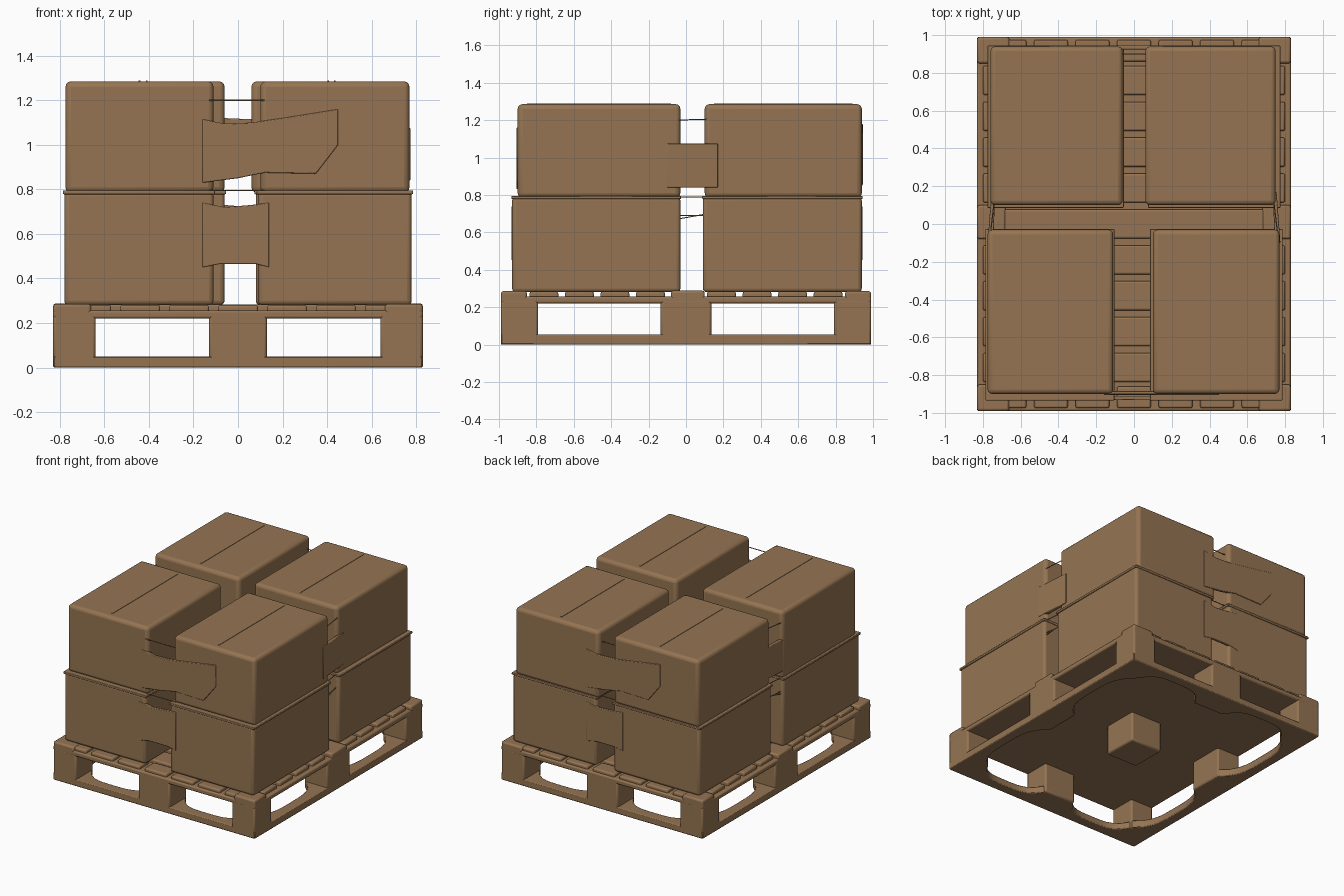
import bpy, bmesh
from mathutils import Vector

old = bpy.data.objects.get("Cube")
if old:
    bpy.data.objects.remove(old)

brown = bpy.data.materials.new("cardboard_brown")
brown.use_nodes = True
colour = (0.30, 0.175, 0.085, 1)
brown.diffuse_color = colour
shader = brown.node_tree.nodes["Principled BSDF"]
shader.inputs["Base Color"].default_value = colour
shader.inputs["Roughness"].default_value = 0.9


def finish(name, bm, bevel=0.0, segments=2):
    bmesh.ops.recalc_face_normals(bm, faces=bm.faces)
    mesh = bpy.data.meshes.new(name)
    bm.to_mesh(mesh)
    bm.free()
    mesh.materials.append(brown)
    ob = bpy.data.objects.new(name, mesh)
    bpy.context.collection.objects.link(ob)
    if bevel:
        mod = ob.modifiers.new("soft_edges", "BEVEL")
        mod.width = bevel
        mod.segments = segments
    bpy.ops.object.select_all(action="DESELECT")
    ob.select_set(True)
    bpy.context.view_layer.objects.active = ob
    bpy.ops.object.shade_smooth_by_angle()
    return ob


def box(name, x, y, z, bevel=0.0, segments=2):
    bm = bmesh.new()
    bmesh.ops.create_cube(bm, size=1)
    for v in bm.verts:
        v.co = [r[0] if c < 0 else r[1] for c, r in zip(v.co, (x, y, z))]
    return finish(name, bm, bevel, segments)


def prism(name, points, direction, bevel=0.0):
    """Extrude a flat outline of 3D points along a direction."""
    bm = bmesh.new()
    face = bm.faces.new([bm.verts.new(p) for p in points])
    new = bmesh.ops.extrude_face_region(bm, geom=[face])["geom"]
    bmesh.ops.translate(bm, vec=direction,
                        verts=[v for v in new if isinstance(v, bmesh.types.BMVert)])
    return finish(name, bm, bevel)


def string(name, a, b, r=0.003):
    curve = bpy.data.curves.new(name, "CURVE")
    curve.dimensions = "3D"
    curve.bevel_depth = r
    curve.bevel_resolution = 1
    line = curve.splines.new("POLY")
    line.points.add(1)
    for p, co in zip(line.points, (a, b)):
        p.co = (*co, 1)
    curve.materials.append(brown)
    bpy.context.collection.objects.link(bpy.data.objects.new(name, curve))


W, L = 0.83, 0.99          # half width and half length of the pallet

# Pallet blocks, three by three
for x in ((-W, -0.64), (-0.13, 0.13), (0.64, W)):
    for y in ((-L, -0.79), (-0.135, 0.135), (0.79, L)):
        box("pallet_block", x, y, (0, 0.24), 0.012)


# Bottom rim boards, widening towards the blocks
def rim_outline(half, inner):
    points = [(-half, 0), (half, 0)]
    for lo, hi in ((inner, 0.13), (-0.13, -inner)):
        for i in range(13):
            u = i / 6 - 1
            t = (lo + hi) / 2 + (hi - lo) / 2 * u
            points.append((t, 0.075 + 0.11 * abs(u) ** 4))
    return points


for s in (-1, 1):
    prism("end_rim_board", [(t, s * (L - w), 0) for t, w in rim_outline(W, 0.64)],
          (0, 0, 0.05), 0.006)
    prism("side_rim_board", [(s * (W - w), t, 0) for t, w in rim_outline(L, 0.79)],
          (0, 0, 0.055), 0.006)

# Deck with slats across, and short raised pads along the two ends
box("deck", (-W, W), (-L, L), (0.22, 0.257), 0.01)
for i in range(-4, 5):
    box("deck_slat", (-0.8, 0.8), (i * 0.19 - 0.077, i * 0.19 + 0.077), (0.24, 0.283), 0.01)
for s in (-1, 1):
    for i in range(-3, 4):
        c = i * 0.22
        box("end_pad", (c - 0.09, c + 0.09), sorted((s * 0.86, s * 0.975)), (0.24, 0.28), 0.01)
    for t in (-1, 1):
        box("corner_pad", sorted((s * 0.66, s * W)), sorted((t * 0.85, t * L)),
            (0.23, 0.285), 0.012)
    box("side_pad", sorted((s * 0.68, s * W)), (-0.08, 0.1), (0.23, 0.288), 0.012)

# Cardboard boxes: (x range, y range) for each corner of both layers
lower = (((-0.78, -0.11), (-0.93, -0.03)), ((0.09, 0.78), (-0.93, -0.03)),
         ((-0.77, -0.06), (0.09, 0.94)), ((0.08, 0.77), (0.09, 0.94)))
upper = (((-0.775, -0.11), (-0.90, -0.03)), ((0.10, 0.77), (-0.90, -0.03)),
         ((-0.76, -0.06), (0.10, 0.94)), ((0.06, 0.75), (0.10, 0.94)))
for x, y in lower:
    box("lower_box", x, y, (0.28, 0.79), 0.02, 3)
for x, y in upper:
    box("upper_box", x, y, (0.785, 1.285), 0.025, 3)
    # Seam in the lid
    c = (x[0] + x[1]) / 2
    box("lid_seam", (c - 0.004, c + 0.004), (y[0] + 0.05, y[1] - 0.05), (1.28, 1.288))

# Wrap bridging the gap at front and back
upper_wrap = ((-0.16, 0.83), (0.0, 0.85), (0.12, 0.875), (0.35, 0.87), (0.45, 1.0),
              (0.45, 1.16), (0.2, 1.12), (0.06, 1.10), (-0.06, 1.095), (-0.16, 1.115))
lower_wrap = ((-0.16, 0.45), (-0.08, 0.465), (0.08, 0.465), (0.14, 0.45),
              (0.14, 0.74), (0.06, 0.73), (-0.06, 0.72), (-0.16, 0.74))
for name, outline, front, back in (("upper_wrap", upper_wrap, -0.906, 0.925),
                                   ("lower_wrap", lower_wrap, -0.933, 0.923)):
    prism("front_" + name, [(x, front, z) for x, z in outline], (0, 0.022, 0), 0.004)
    lift = 0.02 if name == "upper_wrap" else 0
    prism("back_" + name, [(-x, back, z + lift) for x, z in outline], (0, 0.02, 0), 0.004)

# Wrap bridging the gap on both sides, upper layer only
for s in (-1, 1):
    plan = ((0.775, -0.1), (0.755, 0.17), (0.735, 0.17), (0.745, -0.1))
    prism("side_upper_wrap", [(s * x, y, 0.84) for x, y in plan], (0, 0, 0.235), 0.004)
    # Loose strands across the open side gap
    for z, dz in ((0.67, 0.03), (0.69, 0), (0.79, 0), (1.2, 0.005)):
        string("side_strand", (s * 0.76, -0.05, z), (s * 0.74, 0.12, z + dz))
    for z in (0.795, 1.2):
        string("end_strand", (-0.13, s * 0.9, z), (0.12, s * 0.9, z))

# Thin folded lip where the two layers meet
for x, y in lower:
    box("layer_lip", (x[0] - 0.006, x[1] + 0.006), (y[0] - 0.004, y[1] + 0.004),
        (0.778, 0.795), 0.004)
